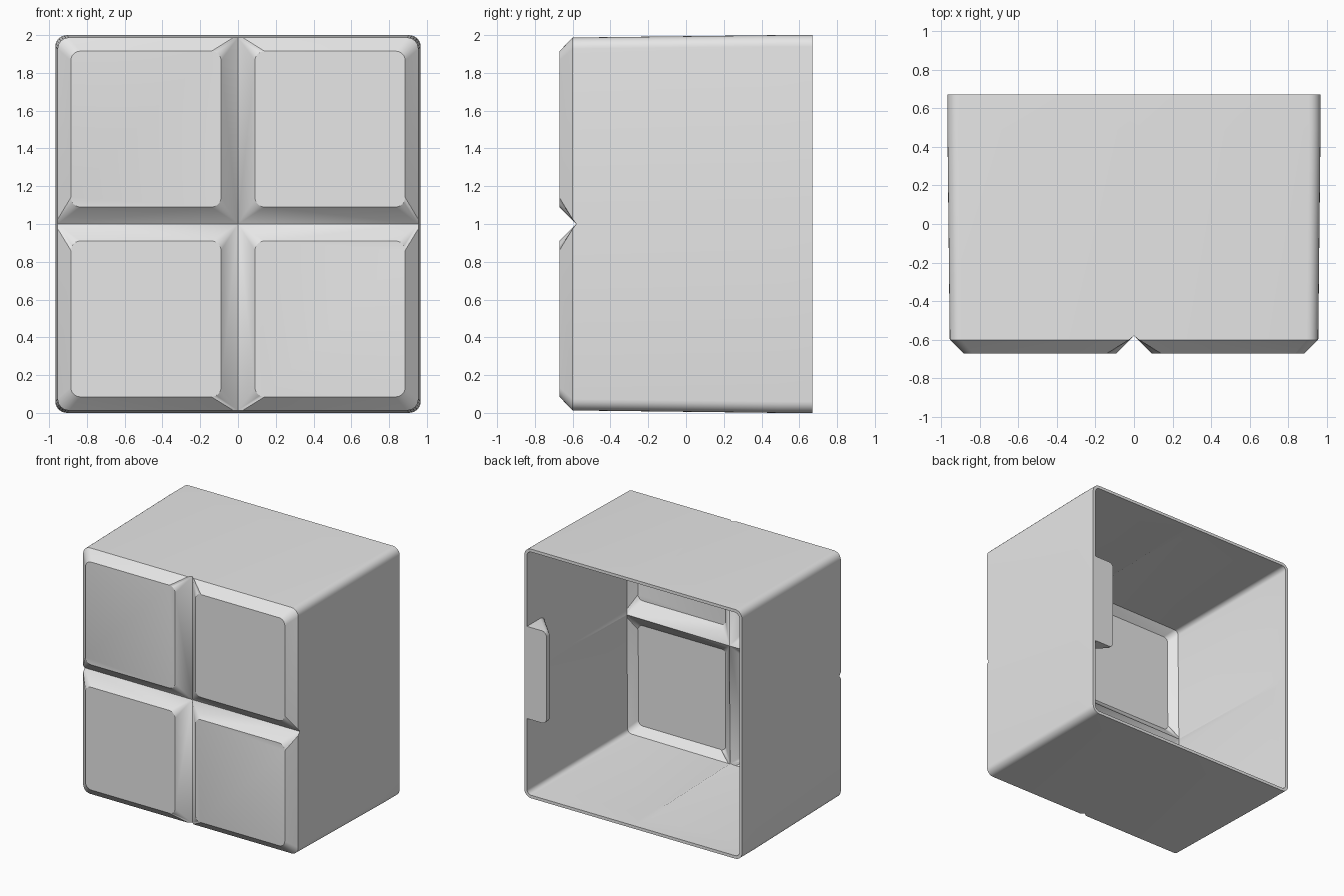
import bpy, bmesh
from math import cos, sin, pi
from mathutils import Vector

cube = bpy.data.objects.get("Cube")
if cube:
    bpy.data.objects.remove(cube, do_unlink=True)

grey = bpy.data.materials.new("light_grey")
grey.use_nodes = True
grey.diffuse_color = (0.8, 0.8, 0.8, 1)
grey.node_tree.nodes["Principled BSDF"].inputs["Base Color"].default_value = (0.8, 0.8, 0.8, 1)

FRONT, GROOVE, EDGE, SEAM, BACK = -0.67, -0.58, -0.6, 0.49, 0.67
HALF_W, HALF_H = 0.955, 0.987        # half size at the front edge
BACK_W, BACK_H = 0.967, 1.0          # half size at the rim
WALL, STEPS, MID = 0.024, 6, 1.0


def finish(bm, name):
    mesh = bpy.data.meshes.new(name)
    bm.to_mesh(mesh)
    bm.free()
    mesh.materials.append(grey)
    obj = bpy.data.objects.new(name, mesh)
    bpy.context.collection.objects.link(obj)
    bpy.ops.object.select_all(action='DESELECT')
    obj.select_set(True)
    bpy.context.view_layer.objects.active = obj
    return obj


def arc(cx, cz, r, start):
    return [(cx + r * cos(start + pi / 2 * i / STEPS),
             cz + r * sin(start + pi / 2 * i / STEPS)) for i in range(STEPS + 1)]


def quarter_outlines():
    """Raised panel outline and the matching outer outline of one quarter."""
    lo, hx, hz, r, R = 0.09, 0.885, 0.915, 0.05, 0.06
    inner = (arc(lo + r, lo + r, r, pi) + arc(hx - r, lo + r, r, 1.5 * pi)
             + arc(hx - r, hz - r, r, 0) + arc(lo + r, hz - r, r, pi / 2))
    n = STEPS + 1
    centre = [(0, GROOVE, 0)] * n
    side = [(HALF_W, GROOVE, 0)] * (n - 1) + [(HALF_W, EDGE, 0.025)]
    corner = [(x, EDGE, z) for x, z in arc(HALF_W - R, HALF_H - R, R, 0)]
    top = [(0.025, EDGE, HALF_H)] + [(0, GROOVE, HALF_H)] * (n - 1)
    return [(x, FRONT, z) for x, z in inner], centre + side + corner + top


# Hollow shell: four mirrored quarters, each with a panel, slopes and side walls
bm = bmesh.new()
inner, outer = quarter_outlines()
n = STEPS + 1
for sx in (1, -1):
    for sz in (1, -1):
        def ring(points):
            return [bm.verts.new((sx * x, y, MID + sz * z)) for x, y, z in points]

        def bridge(a, b, closed):
            for i in range(len(a) if closed else len(a) - 1):
                j = (i + 1) % len(a)
                bm.faces.new((a[i], a[j], b[j], b[i]))

        a, b = ring(inner), ring(outer)
        bm.faces.new(a)
        bridge(a, b, True)
        wall = outer[2 * n - 2:3 * n + 2]
        rows = [b[2 * n - 2:3 * n + 2]]
        for y in (SEAM, BACK):
            rows.append(ring([(x * BACK_W / HALF_W, y, z * BACK_H / HALF_H)
                              for x, _, z in wall]))
        for p, q in zip(rows, rows[1:]):
            bridge(p, q, False)
bmesh.ops.remove_doubles(bm, verts=bm.verts, dist=0.0005)
bmesh.ops.recalc_face_normals(bm, faces=bm.faces)
bm.normal_update()
if max(bm.faces, key=lambda f: len(f.verts)).normal.y > 0:
    bmesh.ops.reverse_faces(bm, faces=bm.faces)
shell = finish(bm, "hollow_shell")
solid = shell.modifiers.new("wall_thickness", 'SOLIDIFY')
solid.thickness = WALL
solid.offset = -1
solid.use_even_offset = True
bpy.ops.object.modifier_apply(modifier=solid.name)
bpy.ops.object.shade_smooth_by_angle()

# Wedge tab inside one side wall, flush with the open back
bm = bmesh.new()
wall_x, tip_x, half = 0.95, 0.77, 0.37
profile = [(wall_x, BACK), (tip_x, BACK), (tip_x, BACK - 0.04), (wall_x, 0.44)]
face = bm.faces.new([bm.verts.new((x, y, MID - half)) for x, y in profile])
grown = bmesh.ops.extrude_face_region(bm, geom=[face])["geom"]
bmesh.ops.translate(bm, vec=Vector((0, 0, 2 * half)),
                    verts=[v for v in grown if isinstance(v, bmesh.types.BMVert)])
bmesh.ops.recalc_face_normals(bm, faces=bm.faces)
# round the free corners along the tip
tips = [e for e in bm.edges
        if abs(e.verts[0].co.z - e.verts[1].co.z) < 0.001
        and all(abs(v.co.x - tip_x) < 0.001 for v in e.verts)]
tips += [e for e in bm.edges
         if abs(e.verts[0].co.z - e.verts[1].co.z) < 0.001
         and {round(v.co.y, 2) for v in e.verts} == {0.63, 0.44}]
bmesh.ops.bevel(bm, geom=tips, offset=0.04, segments=4, profile=0.5, affect='EDGES')
finish(bm, "inner_wedge_tab")
bpy.ops.object.shade_smooth_by_angle()
